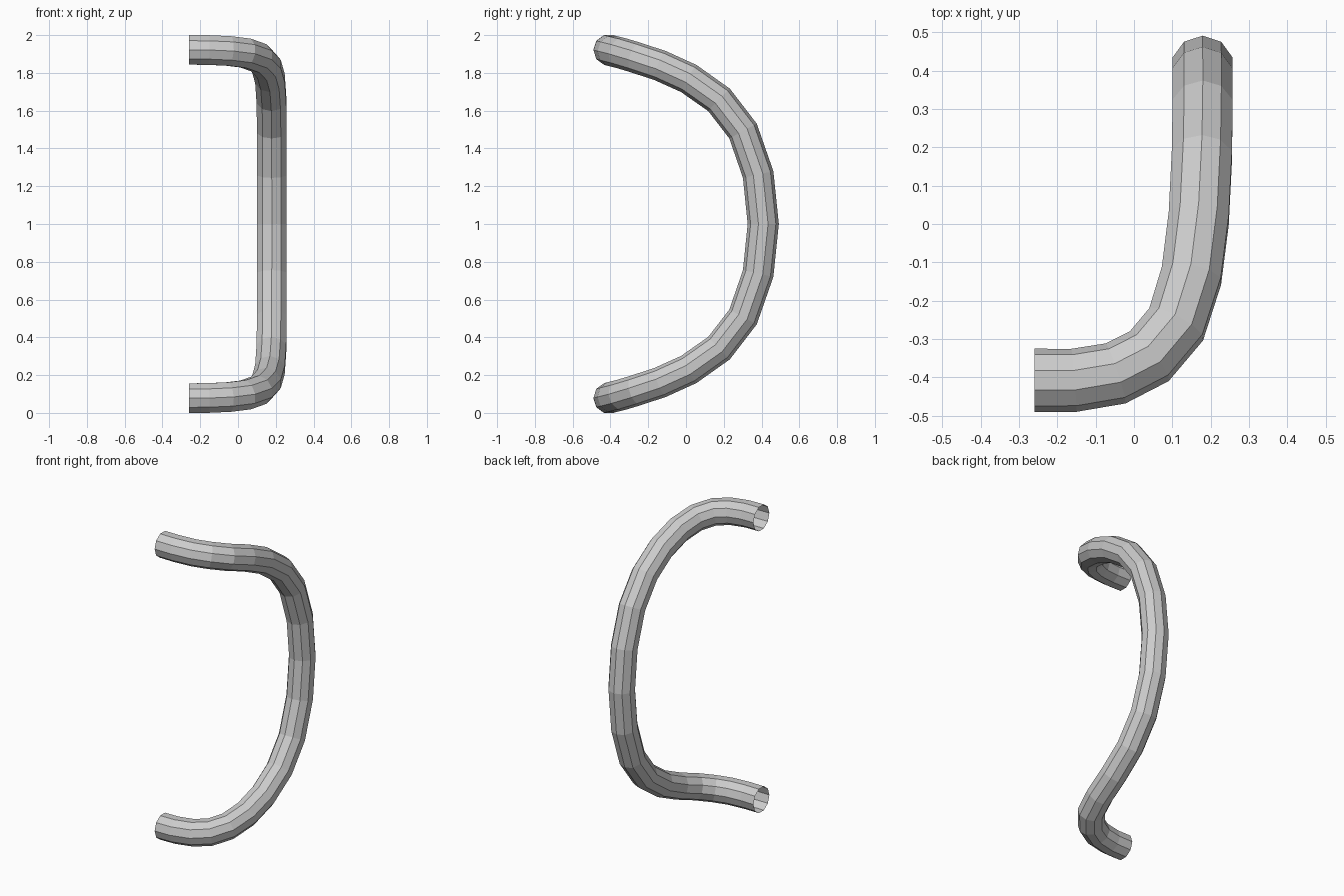
import bpy, bmesh
from math import cos, sin, pi, radians, atan2
from mathutils import Vector, Quaternion

if "Cube" in bpy.data.objects:
    bpy.data.objects.remove(bpy.data.objects["Cube"])

SIDES, RADIUS = 10, 0.0825

# Centre line of the upper half, from the open end to the middle
path = [Vector(p) for p in (
    (-0.26, -0.408, 1.922), (-0.157, -0.408, 1.921), (-0.048, -0.39, 1.916),
    (0.04, -0.345, 1.905), (0.11, -0.262, 1.88), (0.15, -0.135, 1.838),
    (0.169, 0.015, 1.77), (0.177, 0.175, 1.657), (0.179, 0.302, 1.492),
    (0.179, 0.382, 1.262), (0.179, 0.409, 1.0))]

# Ring directions along the path
tangents = []
for i in range(len(path)):
    before = (path[i] - path[i - 1]).normalized() if i else Vector((1, 0, 0))
    after = ((path[i + 1] - path[i]).normalized() if i < len(path) - 1
             else Vector((before.x, -before.y, before.z)))
    tangents.append((before + after).normalized())
tangents[0] = Vector((1, 0, 0))
tangents[-1] = Vector((0, 0, -1))

# Carry the ring orientation along the path without twisting
normals = [Vector((0, 1, 0))]
for a, b in zip(tangents, tangents[1:]):
    normals.append(a.rotation_difference(b) @ normals[-1])

# Small spread-out twist so that a corner points along y in the middle
step = radians(360 / SIDES)
n = normals[-1]
off = atan2(n.x, n.y)
twist = -(off - round(off / step) * step)

# Upper half of the tube
bm = bmesh.new()
rings = []
for i, (p, t, n) in enumerate(zip(path, tangents, normals)):
    n = Quaternion(t, twist * i / (len(path) - 1)) @ n
    side = t.cross(n)
    rings.append([bm.verts.new(p + RADIUS * (cos(k * step) * n + sin(k * step) * side))
                  for k in range(SIDES)])
for a, b in zip(rings, rings[1:]):
    for k in range(SIDES):
        j = (k + 1) % SIDES
        bm.faces.new((a[k], a[j], b[j], b[k]))

# Lower half mirrored about the middle
dup = bmesh.ops.duplicate(bm, geom=bm.verts[:] + bm.edges[:] + bm.faces[:])["geom"]
for v in dup:
    if isinstance(v, bmesh.types.BMVert):
        v.co.z = 2 - v.co.z
bmesh.ops.reverse_faces(bm, faces=[f for f in dup if isinstance(f, bmesh.types.BMFace)])
bmesh.ops.remove_doubles(bm, verts=bm.verts[:], dist=0.002)
bmesh.ops.recalc_face_normals(bm, faces=bm.faces[:])

mesh = bpy.data.meshes.new("bent_tube")
bm.to_mesh(mesh)
bm.free()
tube = bpy.data.objects.new("bent_tube", mesh)
bpy.context.collection.objects.link(tube)

# Outward-facing check for the open tube
f = max(mesh.polygons, key=lambda f: f.center.y)
if f.normal.y < 0:
    mesh.flip_normals()
